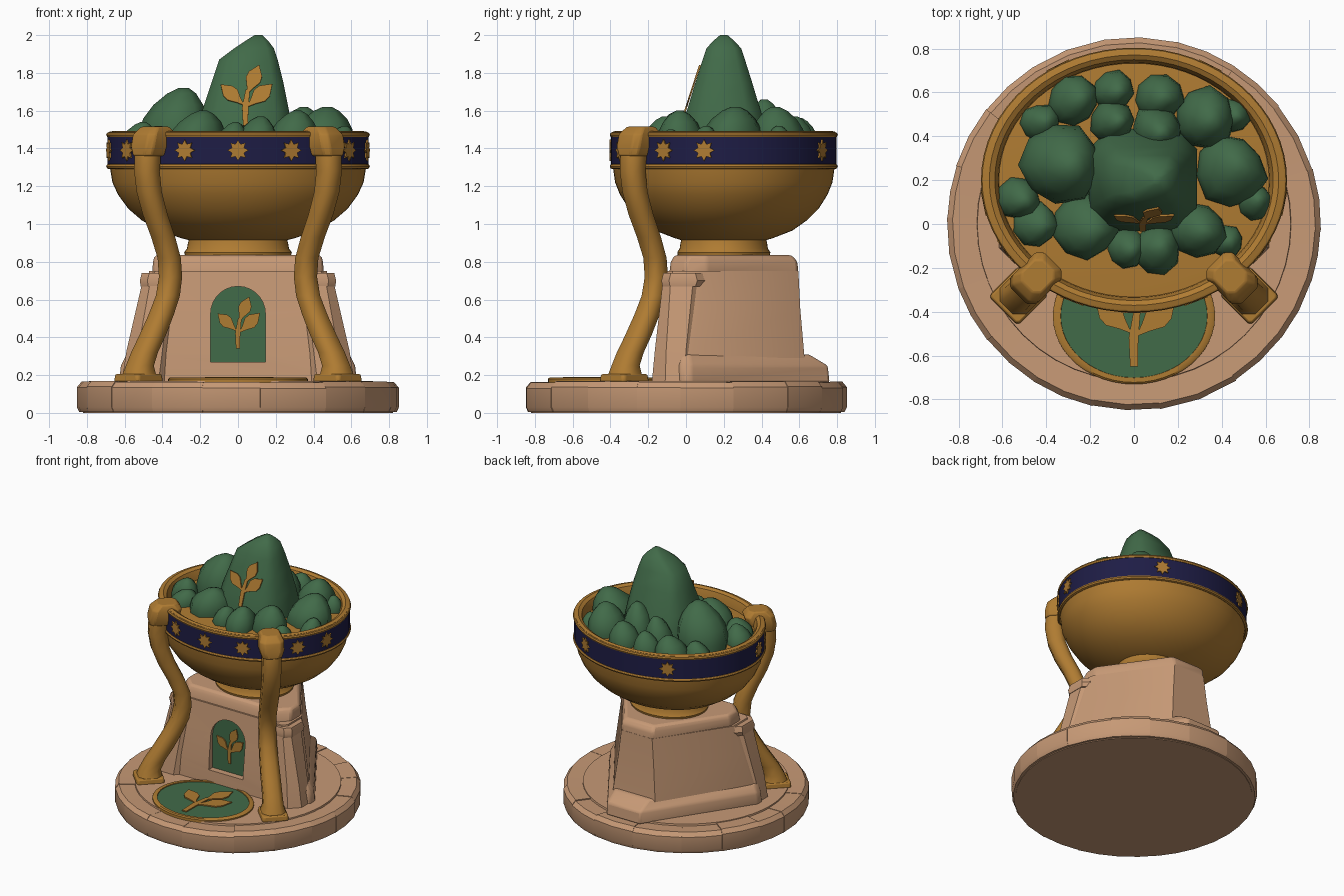
import bpy, bmesh, math, random
from mathutils import Vector, Matrix

random.seed(4)
if "Cube" in bpy.data.objects:
    bpy.data.objects.remove(bpy.data.objects["Cube"])
parts = []


def material(name, rgb):
    m = bpy.data.materials.new(name)
    m.use_nodes = True
    m.diffuse_color = (*rgb, 1)
    m.node_tree.nodes["Principled BSDF"].inputs["Base Color"].default_value = (*rgb, 1)
    return m


STONE = material("tan stone", (0.57, 0.32, 0.18))
GOLD = material("old gold", (0.43, 0.2, 0.032))
GREEN = material("deep green", (0.053, 0.145, 0.066))
NAVY = material("navy blue", (0.013, 0.012, 0.06))


def loft(name, rings, mat, wrap=False, bevel=0, matrix=None):
    """Skin a list of equal-length point rings; cap the ends unless wrapped."""
    bm = bmesh.new()
    loops = [[bm.verts.new(p) for p in ring] for ring in rings]
    pairs = list(zip(loops, loops[1:])) + ([(loops[-1], loops[0])] if wrap else [])
    for a, b in pairs:
        for i in range(len(a)):
            j = (i + 1) % len(a)
            bm.faces.new((a[i], a[j], b[j], b[i]))
    if not wrap:
        bm.faces.new(loops[0])
        bm.faces.new(loops[-1])
    bmesh.ops.recalc_face_normals(bm, faces=bm.faces)
    if matrix:
        bm.transform(matrix)
    mesh = bpy.data.meshes.new(name)
    bm.to_mesh(mesh)
    bm.free()
    mesh.materials.append(mat)
    ob = bpy.data.objects.new(name, mesh)
    bpy.context.collection.objects.link(ob)
    if bevel:
        mod = ob.modifiers.new("bevel", "BEVEL")
        mod.width, mod.segments = bevel, 2
    parts.append(ob)
    return ob


def lathe(name, profile, mat, cy=0, sy=1, n=48, wrap=False):
    rings = [[(r * math.cos(k * math.tau / n), cy + sy * r * math.sin(k * math.tau / n), z)
              for k in range(n)] for r, z in profile]
    return loft(name, rings, mat, wrap)


def rect(x0, x1, y0, y1, z, c):
    """Rectangle with cut corners."""
    return [Vector(p) for p in ((x0 + c, y0, z), (x1 - c, y0, z), (x1, y0 + c, z), (x1, y1 - c, z),
                                (x1 - c, y1, z), (x0 + c, y1, z), (x0, y1 - c, z), (x0, y0 + c, z))]


def plan(x, front, side, xb, back, z, c=.03):
    """Wide front with cut corners, narrowing toward the back."""
    half = [(x - c, front), (x, front + c), (x, side), (xb, back)]
    return [(px, py, z) for px, py in half] + [(-px, py, z) for px, py in reversed(half)]


def plate(name, outline, mat, matrix, thick=0.009):
    """Flat outline in local x, y, thickened along local z."""
    rings = [[(x, y, z) for x, y in outline] for z in (0, thick)]
    return loft(name, rings, mat, matrix=matrix)


def frame(x, y, z, turn=0, tilt=90):
    return (Matrix.Translation((x, y, z)) @ Matrix.Rotation(math.radians(turn), 4, "Z")
            @ Matrix.Rotation(math.radians(tilt), 4, "X"))


def emblem(name, matrix, size):
    """Sprig with a stem and three pointed leaves."""
    m = matrix @ Matrix.Scale(size, 4)
    t = 0.009 / size
    plate(name + "_stem", [(-.04, 0), (.04, 0), (.045, .3), (.07, .6), (0, .6), (-.055, .3)], GOLD, m, t)
    for i, (bx, by, tx, ty) in enumerate([(.02, .52, .22, 1.02), (-.02, .34, -.4, .69), (.02, .31, .43, .7)]):
        base, axis = Vector((bx, by)), Vector((tx - bx, ty - by))
        side = Vector((-axis.y, axis.x))
        shape = [(0, 0), (.25, -.1), (.5, -.23), (.7, -.21), (1, 0), (.7, .21), (.5, .23), (.25, .1)]
        plate(f"{name}_leaf_{i}", [base + axis * u + side * v for u, v in shape], GOLD, m, t)


# Round base: floor and a rim of stone blocks
lathe("base_floor", [(.82, 0), (.82, .13), (.72, .14), (.715, .17)], STONE)
count = 18
cuts = [(i + random.uniform(-.18, .18)) * math.tau / count for i in range(count)]
cuts.append(cuts[0] + math.tau)
for i in range(count):
    outer, top = random.uniform(.848, .854), random.uniform(.16, .17)
    rings = []
    for k in range(3):
        a = cuts[i] + (cuts[i + 1] - cuts[i]) * k / 2
        rings.append([(r * math.cos(a), r * math.sin(a), z) for r, z in
                      ((.71, .005), (outer - .012, .005), (outer, .03), (outer, top - .03),
                       (outer - .025, top), (.71, top - .005))])
    loft(f"base_block_{i}", rings, STONE)

# Pedestal, narrowing to the back, with a plinth, corner piers and cap
loft("pedestal_plinth", [plan(.63, -.05, .03, .14, .76, .16), plan(.62, -.05, .03, .14, .75, .25),
                         plan(.59, -.05, .02, .14, .65, .31)], STONE, bevel=.012)
body = loft("pedestal_body", [plan(.6, -.15, .02, .19, .64, .17), plan(.58, -.145, .03, .175, .625, .32),
                              plan(.52, -.12, .07, .15, .605, .55), plan(.47, -.1, .1, .13, .595, .75)], STONE)
loft("pedestal_cap", [plan(.455, -.09, .11, .13, .595, .73, .08), plan(.45, -.08, .11, .13, .59, .8, .08),
                      plan(.44, -.06, .11, .12, .56, .835, .08)], STONE, bevel=.015)
for s, side in ((1, "left"), (-1, "right")):
    m = Matrix.Scale(s, 4, (1, 0, 0))
    loft(side + "_pier", [rect(.35, .615, -.18, .06, .17, .07), rect(.34, .59, -.165, .06, .33, .06),
                          rect(.31, .5, -.12, .08, .72, .04)], STONE, matrix=m)
    loft(side + "_pier_cap", [rect(.32, .515, -.125, .09, .67, .04), rect(.31, .52, -.13, .1, .7, .04),
                              rect(.31, .51, -.12, .09, .74, .04)], STONE, matrix=m)

# Arched niche
arch = [(-.145, .27), (.145, .27)] + [(.145 * math.cos(a), .525 + .145 * math.sin(a))
                                      for a in [k * math.pi / 14 for k in range(15)]]
cutter = plate("niche_cutter", arch, STONE, frame(0, -.085, 0), .3)
parts.remove(cutter)
cutter.hide_render = True
mod = body.modifiers.new("niche", "BOOLEAN")
mod.object, mod.solver = cutter, "EXACT"
bpy.context.view_layer.objects.active = body
bpy.ops.object.modifier_apply(modifier="niche")
bpy.data.objects.remove(cutter)
plate("niche_panel", arch, GREEN, frame(0, -.09, 0))
emblem("niche_sprig", frame(0, -.098, .34), .27)

# Floor medallion
lathe("medallion_rim", [(.37, .16), (.37, .18), (.36, .187), (.335, .187), (.33, .16)],
      GOLD, -.42, .84, wrap=True)
lathe("medallion_field", [(.34, .165), (.34, .181)], GREEN, -.42, .84)
emblem("medallion_sprig", frame(0, -.65, .18, 0, 0), .44)

# Bowl
CY, SY = .2, .865
lathe("bowl_foot", [(.28, .83), (.285, .85), (.27, .87), (.265, .9), (.25, .95)], GOLD, CY, SY)
lathe("bowl_body", [(.2, .9), (.3, .925), (.42, .965), (.51, 1.02), (.58, 1.08), (.635, 1.155),
                    (.665, 1.22), (.68, 1.31)], GOLD, CY, SY, 64)
lathe("bowl_band", [(.69, 1.31), (.69, 1.47), (.65, 1.47), (.65, 1.31)], NAVY, CY, SY, 64, True)
for name, z in (("lower_trim", 1.305), ("upper_trim", 1.472)):
    lathe(name, [(.68 + .018 * math.cos(a), z + .015 * math.sin(a))
                 for a in [k * math.tau / 8 for k in range(8)]], GOLD, CY, SY, 64, True)
lathe("bowl_lip", [(.685, 1.46), (.685, 1.487), (.66, 1.493), (.635, 1.48), (.62, 1.44), (.615, 1.4),
                   (.66, 1.4)], GOLD, CY, SY, 64, True)
lathe("bowl_inside", [(.63, 1.38), (.63, 1.41), (.4, 1.425)], GOLD, CY, SY)

# Stars around the band
star = [(r * math.cos(k * math.pi / 8), r * math.sin(k * math.pi / 8))
        for k in range(16) for r in [(.057, .035)[k % 2]]]
for i, deg in enumerate((0, 24, -24, 58, -58, 80, -80, 150, -150)):
    a = math.radians(deg)
    x, y = .69 * math.sin(a), -.69 * SY * math.cos(a)
    turn = math.degrees(math.atan2(x * SY * SY, -y))
    plate(f"band_star_{i}", star, GOLD, frame(x, CY + y, 1.39, turn))

# Curved front supports: (distance from bowl axis, height, half width)
path = [(.74, .2, .085), (.735, .25, .07), (.7, .32, .067), (.64, .41, .066), (.575, .52, .063), (.525, .62, .06),
        (.505, .72, .058), (.515, .82, .058), (.56, .93, .06), (.62, 1.05, .062), (.665, 1.17, .063),
        (.682, 1.28, .064), (.675, 1.38, .066), (.655, 1.44, .068)]
for s, side in ((1, "left"), (-1, "right")):
    m = Matrix.Translation((0, CY, 0)) @ Matrix.Rotation(math.radians(-90 + 45 * s), 4, "Z")
    loft(side + "_support", [rect(r - w, r + w, -w, w, z, w * .5) for r, z, w in path], GOLD, matrix=m)
    loft(side + "_support_foot", [rect(.645, .845, -.095, .095, .165, .012),
                                  rect(.65, .84, -.09, .09, .205, .012)], GOLD, bevel=.008, matrix=m)
    loft(side + "_support_cap", [rect(.6, .745, -.07, .07, 1.36, .03), rect(.54, .745, -.085, .085, 1.41, .03),
                                 rect(.52, .73, -.085, .085, 1.475, .03), rect(.55, .69, -.065, .065, 1.515, .03)],
         GOLD, bevel=.008, matrix=m)

# Tall central stone with a flat sloping front
rings = []
for z, x, hx, hy in ((1.38, .04, .25, .24), (1.5, .04, .245, .22), (1.6, .04, .23, .195), (1.75, .05, .19, .15),
                     (1.87, .055, .155, .112), (1.93, .085, .105, .092), (1.97, .1, .06, .055), (2, .108, .02, .02)):
    rings.append(rect(x - hx, x + hx, .2 - hy, .2 + hy, z, hy * .4))
loft("central_stone", rings, GREEN)
emblem("central_sprig", frame(.04, -.026, 1.52, 0, 72), .33)

# Smaller stones heaped around it: x, y, radius, top
heap = [(-.34, .28, .18, 1.72), (-.23, -.01, .15, 1.6), (.44, .24, .155, 1.62), (.32, .48, .14, 1.62),
        (.11, .58, .11, 1.57), (.1, .43, .11, 1.66), (-.1, .47, .1, 1.62), (-.1, .61, .09, 1.56),
        (-.28, .56, .11, 1.56), (-.43, .46, .085, 1.52), (-.53, .12, .095, 1.54), (-.45, .0, .1, 1.52),
        (-.04, -.11, .09, 1.54), (.1, -.12, .11, 1.57), (.29, -.03, .125, 1.6), (.42, -.08, .075, 1.5),
        (.55, .1, .08, 1.52), (.45, .49, .075, 1.52)]
for i, (x, y, r, top) in enumerate(heap):
    turn, rings = random.uniform(0, 6), []
    lean = Vector((.3 if x < 0 else .2, random.uniform(-.15, .15))) * r
    wobble = [random.uniform(.93, 1.1) for _ in range(9)]
    for t, f in ((0, .95), (.3, 1.02), (.55, .94), (.75, .73), (.92, .42), (1, .15)):
        rings.append([(x + lean.x * t * t + r * f * w * math.cos(turn + k * math.tau / 9),
                       y + lean.y * t * t + r * f * w * math.sin(turn + k * math.tau / 9),
                       1.36 + (top - 1.36) * t) for k, w in enumerate(wobble)])
    loft(f"heap_stone_{i}", rings, GREEN)

# Smooth shading with sharp edges kept; green stones and supports are softer
for soft, angle in ((False, 38), (True, 65)):
    group = [ob for ob in parts if ("stone" in ob.name or ob.name.endswith("_support")) == soft]
    for ob in bpy.context.view_layer.objects:
        ob.select_set(ob in group)
    bpy.context.view_layer.objects.active = group[0]
    bpy.ops.object.shade_smooth_by_angle(angle=math.radians(angle))
